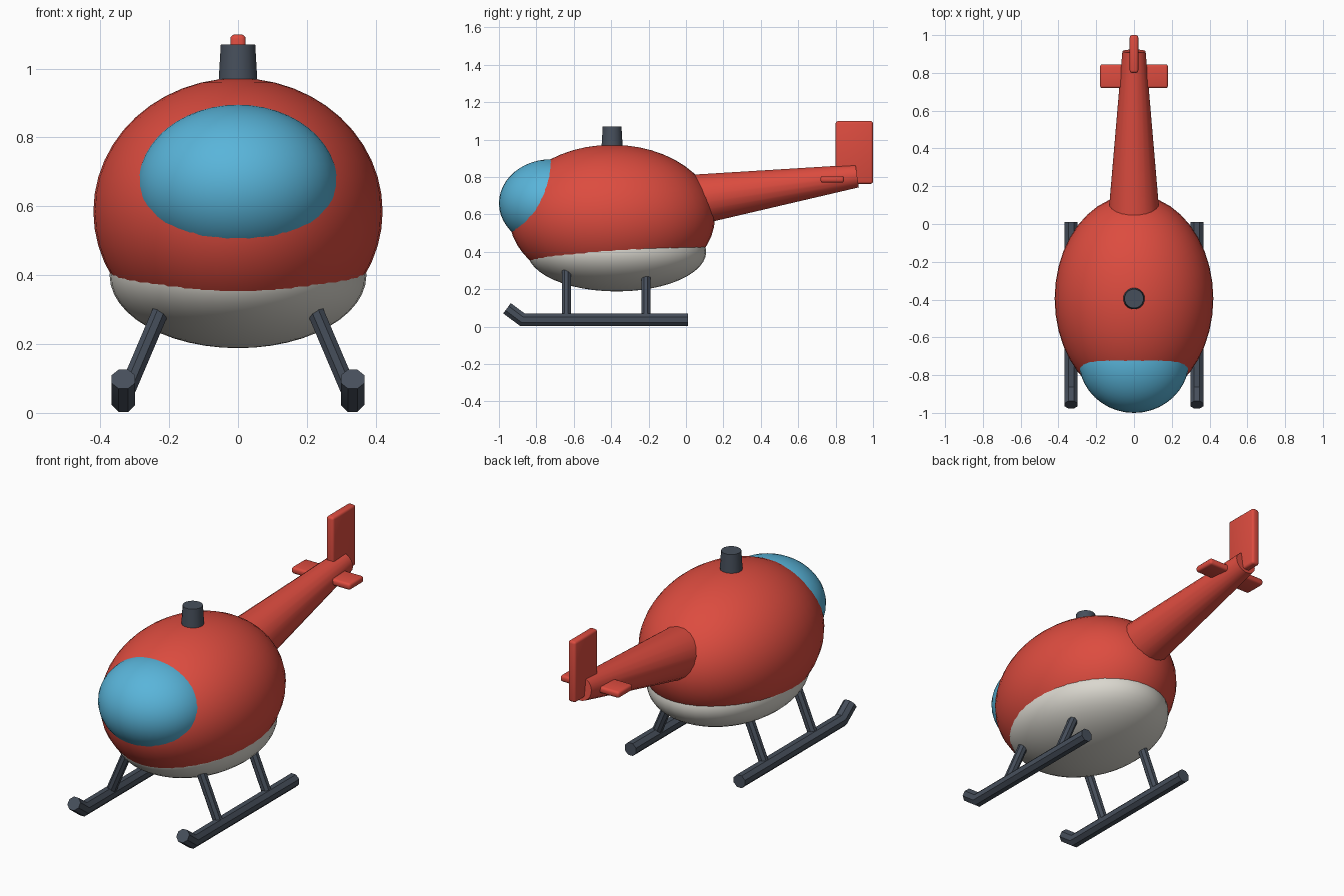
import bpy, bmesh, math
from mathutils import Vector, Matrix

if "Cube" in bpy.data.objects:
    bpy.data.objects.remove(bpy.data.objects["Cube"])


def material(name, rgb):
    m = bpy.data.materials.new(name)
    m.diffuse_color = (*rgb, 1)
    m.use_nodes = True
    m.node_tree.nodes["Principled BSDF"].inputs["Base Color"].default_value = m.diffuse_color
    return m


RED = material("red", (0.72, 0.072, 0.05))
BLUE = material("glass blue", (0.10, 0.46, 0.70))
CREAM = material("off white", (0.70, 0.68, 0.62))
DARK = material("dark slate", (0.062, 0.078, 0.105))


def finish(name, bm, mat):
    bmesh.ops.recalc_face_normals(bm, faces=bm.faces)
    me = bpy.data.meshes.new(name)
    bm.to_mesh(me)
    bm.free()
    me.materials.append(mat)
    ob = bpy.data.objects.new(name, me)
    bpy.context.collection.objects.link(ob)
    bpy.ops.object.select_all(action='DESELECT')
    ob.select_set(True)
    bpy.context.view_layer.objects.active = ob
    bpy.ops.object.shade_smooth_by_angle(angle=math.radians(30))
    return ob


def ellipsoid(name, centre, radii, mat):
    bm = bmesh.new()
    bmesh.ops.create_uvsphere(
        bm, u_segments=40, v_segments=24, radius=1,
        matrix=Matrix.Translation(centre) @ Matrix.Diagonal((*radii, 1)))
    return finish(name, bm, mat)


def tube(name, points, radii, sides, mat):
    """Sweep a regular polygon along a path, mitred at the bends."""
    pts = [Vector(p) for p in points]
    dirs = [(b - a).normalized() for a, b in zip(pts, pts[1:])]
    side = Vector((1, 0, 0))
    bm = bmesh.new()
    rings = []
    for i, p in enumerate(pts):
        d0, d1 = dirs[max(i - 1, 0)], dirs[min(i, len(dirs) - 1)]
        t = (d0 + d1).normalized()
        u = (side - t * side.dot(t)).normalized()
        v = t.cross(u) / t.dot(d0)
        ring = []
        for k in range(sides):
            a = math.tau * (k + 0.5) / sides
            ring.append(bm.verts.new(p + radii[i] * (u * math.cos(a) + v * math.sin(a))))
        rings.append(ring)
    for r0, r1 in zip(rings, rings[1:]):
        for k in range(sides):
            n = (k + 1) % sides
            bm.faces.new((r0[k], r0[n], r1[n], r1[k]))
    bm.faces.new(rings[0])
    bm.faces.new(rings[-1])
    return finish(name, bm, mat)


def rounded_box(name, centre, size, bevel, mat):
    bm = bmesh.new()
    bmesh.ops.create_cube(
        bm, size=1, matrix=Matrix.Translation(centre) @ Matrix.Diagonal((*size, 1)))
    bmesh.ops.bevel(bm, geom=bm.edges[:], offset=bevel, segments=3,
                    profile=0.5, affect='EDGES')
    return finish(name, bm, mat)


# Cabin, belly and windscreen as overlapping ellipsoids
ellipsoid("cabin", (0, -0.395, 0.585), (0.42, 0.55, 0.387), RED)
ellipsoid("belly", (0, -0.37, 0.40), (0.373, 0.478, 0.212), CREAM)
ellipsoid("windscreen", (0, -0.72, 0.66), (0.293, 0.28, 0.235), BLUE)

# Rotor mast
tube("rotor_mast", [(0, -0.395, 0.92), (0, -0.395, 1.07)], [0.06, 0.051], 16, DARK)

# Tail boom, fin and stabiliser
tube("tail_boom", [(0, 0.0, 0.671), (0, 0.915, 0.805)], [0.141, 0.062], 20, RED)
rounded_box("tail_fin", (0, 0.90, 0.931), (0.045, 0.20, 0.336), 0.013, RED)
rounded_box("tail_stabiliser", (0, 0.782, 0.788), (0.36, 0.126, 0.036), 0.013, RED)

# Landing gear, both sides
for label, s in (("left", -1), ("right", 1)):
    x = 0.333 * s
    tube(f"{label}_skid", [(x, 0.01, 0.037), (x, -0.875, 0.037), (x, -0.957, 0.098)],
         [0.037] * 3, 8, DARK)
    for end, y in (("front", -0.64), ("rear", -0.215)):
        tube(f"{label}_{end}_strut", [(x, y, 0.04), (0.197 * s, y, 0.36)],
             [0.026] * 2, 8, DARK)
